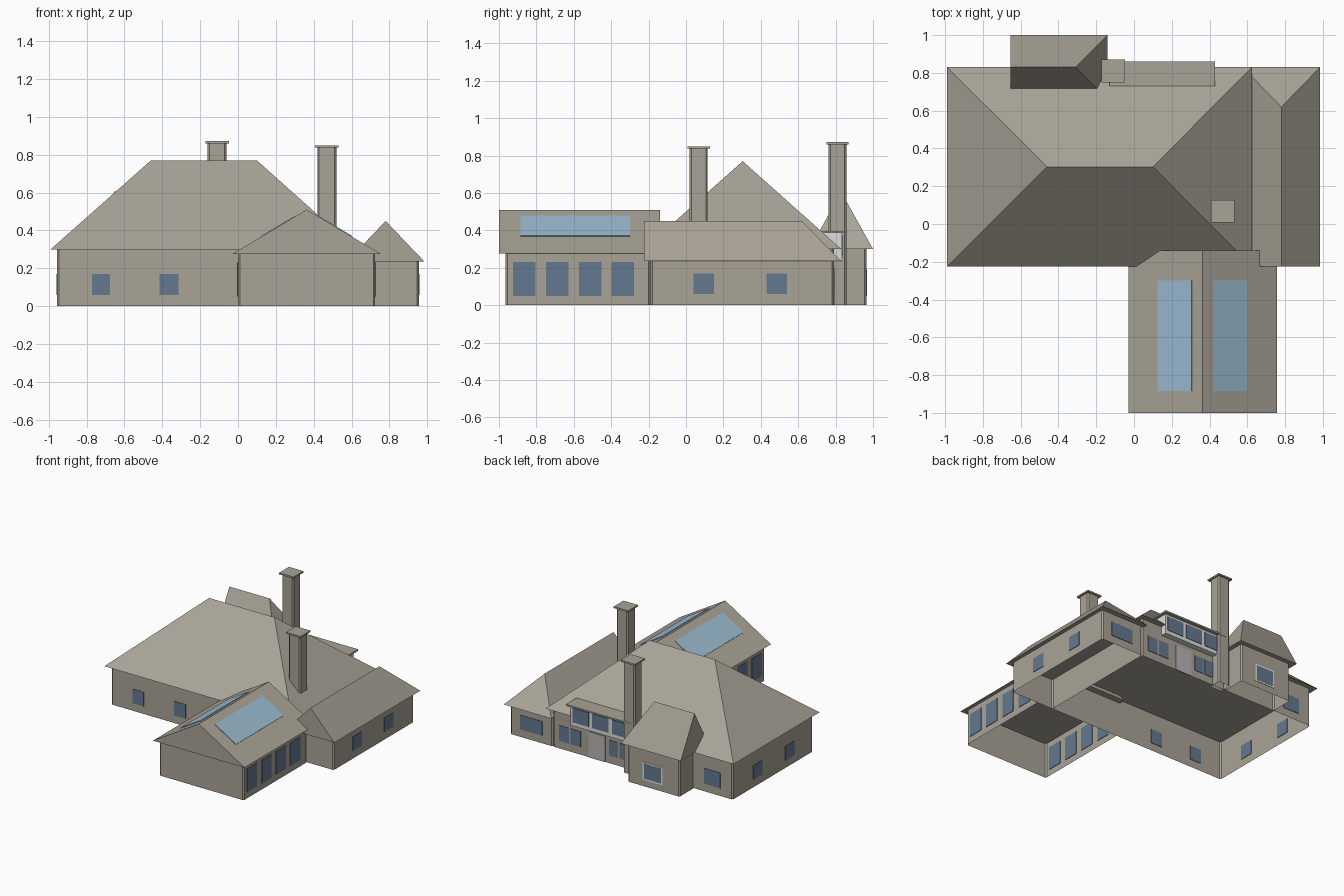
import bpy, bmesh, math

cube = bpy.data.objects.get("Cube")
if cube:
    bpy.data.objects.remove(cube, do_unlink=True)


def material(name, colour):
    m = bpy.data.materials.new(name)
    m.use_nodes = True
    m.diffuse_color = (*colour, 1)
    m.node_tree.nodes["Principled BSDF"].inputs["Base Color"].default_value = (*colour, 1)
    return m


STONE = material("warm_stone", (0.40, 0.37, 0.31))
GLASS = material("dark_blue_glass", (0.13, 0.19, 0.28))
SKY = material("pale_blue_glass", (0.33, 0.50, 0.64))
WHITE = material("white_trim", (0.72, 0.72, 0.70))
DOOR = material("door_grey", (0.48, 0.47, 0.46))


def mesh_object(name, verts, faces, mat):
    me = bpy.data.meshes.new(name)
    me.from_pydata(verts, [], faces)
    bm = bmesh.new()
    bm.from_mesh(me)
    bmesh.ops.recalc_face_normals(bm, faces=bm.faces)
    bm.to_mesh(me)
    bm.free()
    me.materials.append(mat)
    ob = bpy.data.objects.new(name, me)
    bpy.context.collection.objects.link(ob)
    return ob


def box(name, x, y, z, mat):
    verts = [(a, b, c) for a in x for b in y for c in z]
    faces = [(0, 1, 3, 2), (4, 6, 7, 5), (0, 4, 5, 1), (2, 3, 7, 6), (0, 2, 6, 4), (1, 5, 7, 3)]
    return mesh_object(name, verts, faces, mat)


def shell(name, x, y, z, cut=0.01):
    """Upright walls with chamfered corners, open below and above."""
    (x0, x1), (y0, y1) = x, y
    ring = [(x0 + cut, y0), (x1 - cut, y0), (x1, y0 + cut), (x1, y1 - cut),
            (x1 - cut, y1), (x0 + cut, y1), (x0, y1 - cut), (x0, y0 + cut)]
    n = len(ring)
    verts = [(*p, h) for h in z for p in ring]
    faces = [(i, (i + 1) % n, n + (i + 1) % n, n + i) for i in range(n)]
    return mesh_object(name, verts, faces, STONE)


def roof(name, x, y, eave, ridge_a, ridge_b):
    """Closed gable or hip roof; the ridge runs along x or y."""
    (x0, x1), (y0, y1) = x, y
    verts = [(x0, y0, eave), (x1, y0, eave), (x1, y1, eave), (x0, y1, eave), ridge_a, ridge_b]
    if ridge_a[1] == ridge_b[1]:
        sides = [(0, 1, 5, 4), (2, 3, 4, 5), (3, 0, 4), (1, 2, 5)]
    else:
        sides = [(3, 0, 4, 5), (1, 2, 5, 4), (0, 1, 4), (2, 3, 5)]
    return mesh_object(name, verts, [(3, 2, 1, 0)] + sides, STONE)


T = 0.004  # half thickness of applied plates


def plate_y(name, x, wall, z, mat=GLASS, t=T):
    box(name, x, (wall - t, wall + t), z, mat)


def plate_x(name, wall, y, z, mat=GLASS):
    box(name, (wall - T, wall + T), y, z, mat)


# Walls
shell("main_walls", (-0.955, 0.59), (-0.19, 0.79), (0, 0.30))
shell("side_wing_walls", (0.59, 0.955), (-0.19, 0.79), (0, 0.235))
shell("front_wing_walls", (0, 0.725), (-0.965, -0.19), (0, 0.275))
shell("back_bay_walls", (-0.62, -0.175), (0.79, 0.965), (0, 0.30))

# Roofs
roof("main_roof", (-0.99, 0.625), (-0.225, 0.83), 0.30, (-0.46, 0.303, 0.77), (0.10, 0.303, 0.77))
roof("side_wing_roof", (0.575, 0.985), (-0.225, 0.83), 0.235, (0.78, -0.225, 0.45), (0.78, 0.62, 0.45))
roof("front_wing_roof", (-0.03, 0.756), (-1.0, -0.14), 0.275, (0.363, -1.0, 0.51), (0.363, -0.14, 0.51))
roof("back_bay_roof", (-0.655, -0.14), (0.66, 1.0), 0.30, (-0.655, 0.83, 0.605), (-0.31, 0.83, 0.605))

# Skylights lying on the front wing slopes
pitch = math.atan2(0.235, 0.393)
half = 0.09 / math.cos(pitch)
for side, label in ((-1, "right"), (1, "left")):
    pane = box("skylight_" + label, (-half, half), (-0.2925, 0.2925), (-T, T), SKY)
    pane.location = (0.363 + side * 0.147, -0.5925, 0.51 - 0.147 * math.tan(pitch))
    pane.rotation_euler.y = side * pitch

# Chimneys with caps
for label, cx, cy, base, top in (("side", 0.469, 0.068, 0.25, 0.837), ("back", -0.11, 0.81, 0, 0.86)):
    shell(label + "_chimney", (cx - 0.05, cx + 0.05), (cy - 0.048, cy + 0.048), (base, top))
    box(label + "_chimney_cap", (cx - 0.062, cx + 0.062), (cy - 0.06, cy + 0.06),
        (top, top + 0.012), STONE)

# Back dormer with a flat roof and three windows
box("dormer_body", (-0.11, 0.41), (0.70, 0.834), (0.23, 0.385), WHITE)
box("dormer_roof", (-0.13, 0.43), (0.73, 0.86), (0.385, 0.397), STONE)
for i in range(3):
    left = -0.09 + i * 0.17
    plate_y(f"dormer_window_{i}", (left, left + 0.14), 0.834, (0.26, 0.37))

# Small windows on the front and both ends
LOW = (0.06, 0.17)
for i, x in enumerate(((-0.77, -0.675), (-0.415, -0.315))):
    plate_y(f"front_window_{i}", x, -0.19, LOW)
for i, y in enumerate(((0.04, 0.15), (0.43, 0.54))):
    plate_x(f"left_window_{i}", 0.955, y, LOW)
    plate_x(f"right_window_{i}", -0.955, y, LOW)

# Tall windows on both sides of the front wing
for i in range(4):
    y = -0.925 + i * 0.176
    for wall, label in ((0, "right"), (0.725, "left")):
        plate_x(f"tall_window_{label}_{i}", wall, (y, y + 0.12), (0.05, 0.23))

# Back windows and door
for i, x in enumerate(((0.45, 0.535), (0.35, 0.435), (0.03, 0.105), (-0.06, 0.015))):
    plate_y(f"back_window_{i}", x, 0.79, (0.06, 0.18))
plate_y("back_door", (0.14, 0.28), 0.79, (0, 0.20), DOOR)
plate_y("side_wing_back_window", (0.68, 0.87), 0.79, LOW)
plate_y("main_back_window", (-0.85, -0.71), 0.79, (0.06, 0.18))
plate_y("bay_window_frame", (-0.475, -0.305), 0.965, (0.05, 0.19), WHITE, 0.003)
plate_y("bay_window", (-0.462, -0.318), 0.965, (0.062, 0.178))
